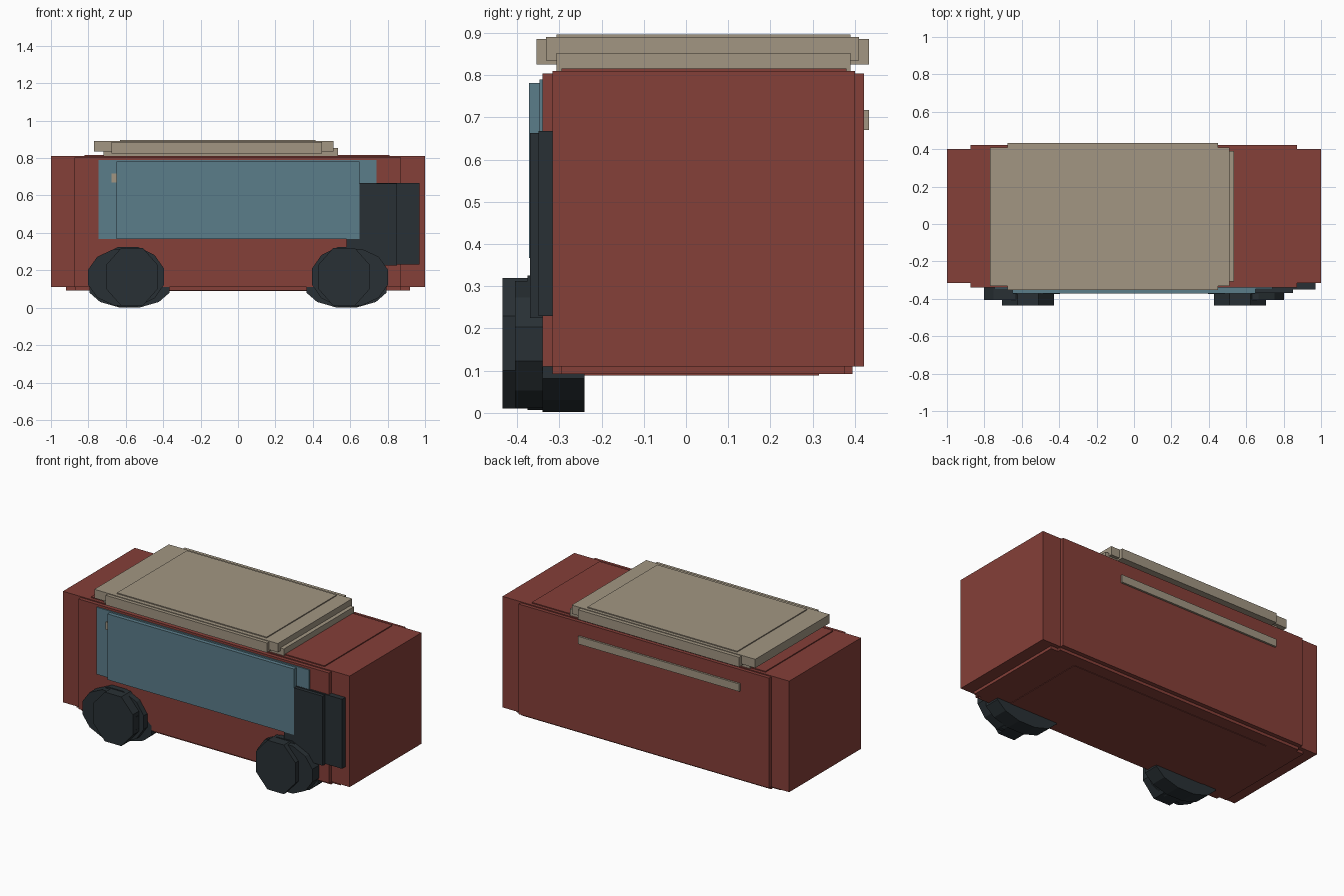
import bpy, bmesh, math
from mathutils import Matrix, Vector

if "Cube" in bpy.data.objects:
    bpy.data.objects.remove(bpy.data.objects["Cube"])


def material(name, rgb):
    m = bpy.data.materials.new(name)
    m.diffuse_color = (*rgb, 1)
    m.use_nodes = True
    m.node_tree.nodes["Principled BSDF"].inputs["Base Color"].default_value = m.diffuse_color
    return m


RED = material("red_paint", (0.235, 0.05, 0.04))
TAN = material("tan_paint", (0.36, 0.305, 0.225))
BLUE = material("window_blue", (0.105, 0.205, 0.255))
DARK = material("dark_rubber", (0.022, 0.03, 0.035))


def finish(name, bm, mat):
    bmesh.ops.recalc_face_normals(bm, faces=bm.faces)
    me = bpy.data.meshes.new(name)
    bm.to_mesh(me)
    bm.free()
    me.materials.append(mat)
    ob = bpy.data.objects.new(name, me)
    bpy.context.collection.objects.link(ob)
    return ob


def boxes(name, mat, *bounds):
    """One object from stepped boxes given as (x0, x1, y0, y1, z0, z1)."""
    bm = bmesh.new()
    for x0, x1, y0, y1, z0, z1 in bounds:
        centre = Vector(((x0 + x1) / 2, (y0 + y1) / 2, (z0 + z1) / 2))
        size = (x1 - x0, y1 - y0, z1 - z0)
        bmesh.ops.create_cube(bm, size=1, matrix=Matrix.Translation(centre) @ Matrix.Diagonal((*size, 1)))
    return finish(name, bm, mat)


def wheel(name, side):
    """Stacked faceted discs: (x centre, half width, z centre, half height, y0, y1, sides)."""
    discs = [(0.567, 0.138, 0.165, 0.155, -0.435, -0.25, 8),
             (0.615, 0.187, 0.163, 0.150, -0.405, -0.25, 12),
             (0.588, 0.193, 0.166, 0.159, -0.375, -0.25, 12),
             (0.580, 0.215, 0.110, 0.108, -0.340, -0.24, 12)]
    bm = bmesh.new()
    for cx, hw, cz, hh, y0, y1, n in discs:
        k = 1 / math.cos(math.pi / n)
        ring = []
        for i in range(n):
            a = 2 * math.pi * (i + 0.5) / n
            ring.append(bm.verts.new((side * (cx + hw * k * math.cos(a)), y0, cz + hh * k * math.sin(a))))
        face = bm.faces.new(ring)
        ext = bmesh.ops.extrude_face_region(bm, geom=[face], use_keep_orig=True)
        moved = [v for v in ext["geom"] if isinstance(v, bmesh.types.BMVert)]
        bmesh.ops.translate(bm, verts=moved, vec=(0, y1 - y0, 0))
    return finish(name, bm, DARK)


# Main body with slightly raised side, top and floor panels
boxes("body", RED,
      (-1, 1, -0.316, 0.40, 0.11, 0.81),
      (-0.875, 0.872, -0.34, 0.422, 0.11, 0.804),
      (-0.82, 0.81, -0.295, 0.38, 0.78, 0.816))
boxes("floor_pan", RED,
      (-0.92, 0.92, -0.295, 0.375, 0.092, 0.13),
      (-0.87, 0.87, -0.316, 0.395, 0.092, 0.13),
      (-0.70, 0.70, -0.25, 0.315, 0.089, 0.13))

# Roof rack: lower plate and stepped upper slab
boxes("roof_base", TAN, (-0.72, 0.535, -0.307, 0.39, 0.80, 0.853))
boxes("roof_slab", TAN,
      (-0.77, 0.51, -0.332, 0.41, 0.835, 0.89),
      (-0.675, 0.45, -0.354, 0.434, 0.825, 0.886),
      (-0.63, 0.415, -0.307, 0.39, 0.85, 0.896))

# Trim strip along the back, its front end showing beside the window
boxes("side_trim", TAN, (-0.675, 0.45, -0.354, 0.434, 0.67, 0.718))

# Front window band
boxes("window", BLUE,
      (-0.745, 0.74, -0.347, -0.30, 0.367, 0.79),
      (-0.65, 0.65, -0.372, -0.30, 0.367, 0.782))

# Dark door panel
boxes("door_panel", DARK,
      (0.58, 0.85, -0.37, -0.30, 0.225, 0.663),
      (0.63, 0.97, -0.349, -0.30, 0.23, 0.668))

# Wheels on the front side
for label, side in (("left", -1), ("right", 1)):
    wheel(label + "_wheel", side)
